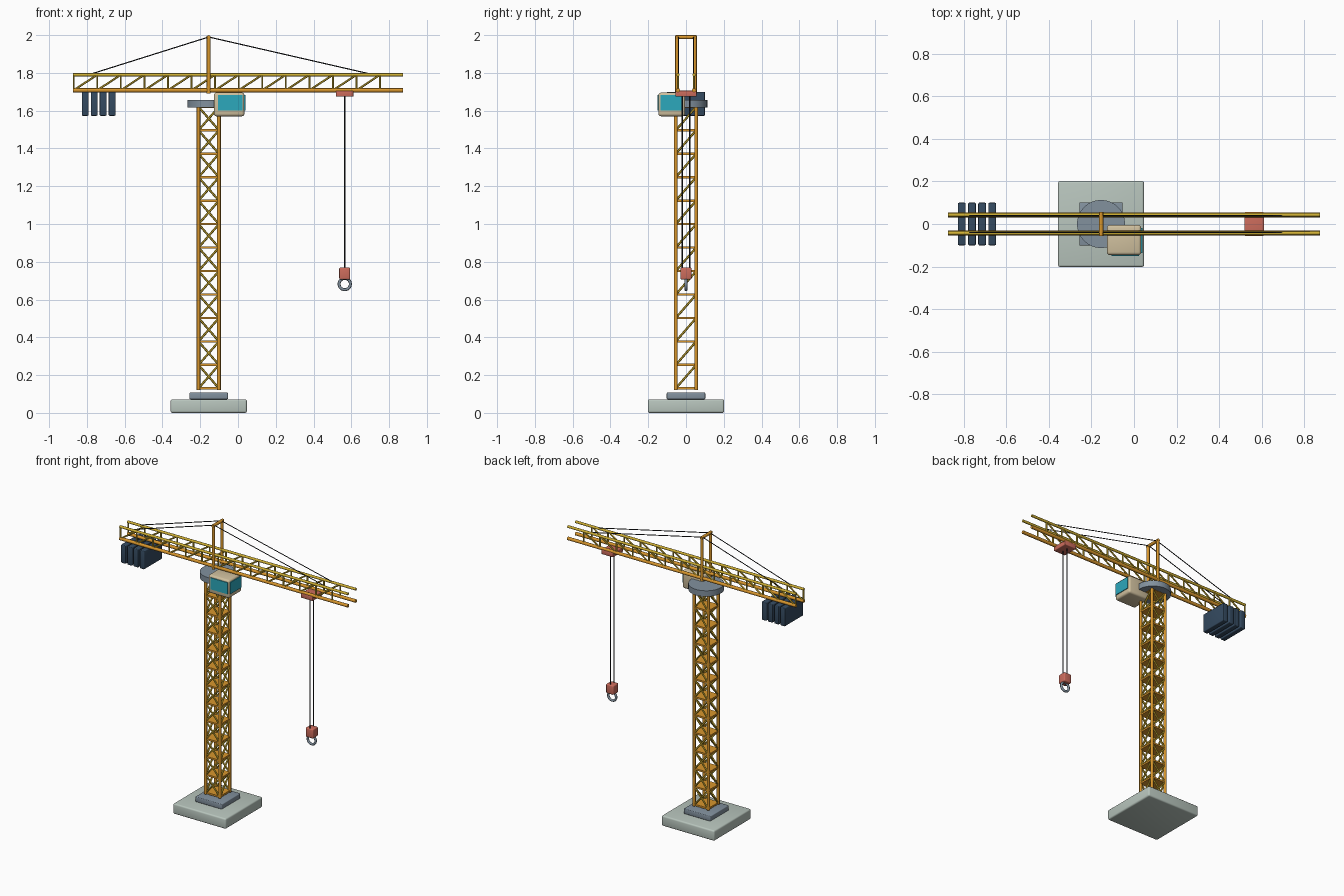
import bpy, bmesh, math
from mathutils import Vector

if "Cube" in bpy.data.objects:
    bpy.data.objects.remove(bpy.data.objects["Cube"])


def material(name, r, g, b):
    def lin(c):
        c /= 255
        return c / 12.92 if c <= 0.04045 else ((c + 0.055) / 1.055) ** 2.4
    m = bpy.data.materials.new(name)
    m.diffuse_color = (lin(r), lin(g), lin(b), 1)
    m.use_nodes = True
    m.node_tree.nodes["Principled BSDF"].inputs["Base Color"].default_value = m.diffuse_color
    return m


CONCRETE = material("pale concrete", 184, 197, 189)
STEEL = material("blue grey steel", 130, 145, 158)
ORANGE = material("orange steel", 216, 150, 44)
YELLOW = material("yellow steel", 208, 176, 52)
BEIGE = material("cab beige", 208, 192, 158)
GLASS = material("teal glass", 44, 168, 188)
NAVY = material("navy ballast", 52, 74, 96)
RED = material("brick red", 204, 108, 92)
ROPE = material("black rope", 34, 36, 40)


def finish(name, bm, mat, smooth=False):
    me = bpy.data.meshes.new(name)
    bm.to_mesh(me)
    bm.free()
    me.materials.append(mat)
    ob = bpy.data.objects.new(name, me)
    bpy.context.collection.objects.link(ob)
    if smooth:
        bpy.context.view_layer.objects.active = ob
        ob.select_set(True)
        bpy.ops.object.shade_smooth_by_angle(angle=math.radians(50))
        ob.select_set(False)
    return ob


def box(name, lo, hi, mat, bevel=0.0):
    bm = bmesh.new()
    bmesh.ops.create_cube(bm, size=1)
    for v in bm.verts:
        v.co = Vector([(a + b) / 2 + c * (b - a) for a, b, c in zip(lo, hi, v.co)])
    if bevel:
        bmesh.ops.bevel(bm, geom=bm.edges[:], offset=bevel, segments=3,
                        profile=0.5, affect='EDGES')
    return finish(name, bm, mat, bevel > 0)


def rods(name, segments, radius, mat, sides=8):
    """One object made of round bars, one per pair of points."""
    bm = bmesh.new()
    for a, b in segments:
        a, b = Vector(a), Vector(b)
        d = b - a
        mtx = d.to_track_quat('Z', 'Y').to_matrix().to_4x4()
        mtx.translation = (a + b) / 2
        bmesh.ops.create_cone(bm, cap_ends=True, segments=sides, radius1=radius,
                              radius2=radius, depth=d.length, matrix=mtx)
    return finish(name, bm, mat, True)


TX = -0.155          # tower axis
SIGNS = (-1, 1)

# Foundation
box("foundation_slab", (TX - .202, -.202, 0), (TX + .202, .202, .072), CONCRETE, .01)
box("foundation_plinth", (TX - .102, -.102, .072), (TX + .102, .102, .108), STEEL, .005)

# Tower: legs, floor plates and bracing
H, Z0, BAY, BAYS = .054, .13, .1242, 12
ZT = Z0 + BAY * BAYS
rods("tower_legs", [((TX + sx * H, sy * H, Z0 - .008), (TX + sx * H, sy * H, ZT))
                    for sx in SIGNS for sy in SIGNS], .01, ORANGE)
braces = []
for i in range(BAYS + 1):
    z = Z0 + i * BAY
    box(f"tower_floor_{i}", (TX - .058, -.058, z - .006), (TX + .058, .058, z + .006), ORANGE)
    if i < BAYS:
        for s in SIGNS:
            for d in SIGNS:
                braces.append(((TX - d * H, s * H, z), (TX + d * H, s * H, z + BAY)))
            braces.append(((TX + s * H, -H, z), (TX + s * H, H, z + BAY)))
rods("tower_braces", braces, .006, YELLOW, 6)

# Slewing ring
bm = bmesh.new()
bmesh.ops.create_cone(bm, cap_ends=True, segments=32, radius1=.113, radius2=.113, depth=.04)
bmesh.ops.translate(bm, verts=bm.verts, vec=(TX, 0, 1.636))
finish("slewing_ring", bm, STEEL, True)

# Operator cab with front and side windows
box("cab", (-.128, -.146, 1.57), (.034, -.004, 1.696), BEIGE, .014)
box("cab_front_window", (-.105, -.151, 1.602), (.024, -.144, 1.682), GLASS)
box("cab_side_window", (.031, -.136, 1.602), (.039, -.018, 1.682), GLASS)

# Jib: two vertical trusses
JX, JY, ZB, ZU, STEP = .874, .043, 1.708, 1.79, .1248
rods("jib_lower_chords", [((-JX, s * JY, ZB), (JX, s * JY, ZB)) for s in SIGNS], .0115, ORANGE)
rods("jib_upper_chords", [((-JX, s * JY, ZU), (JX, s * JY, ZU)) for s in SIGNS], .009, YELLOW)
web = []
for s in SIGNS:
    for i in range(14):
        x = -JX + .004 + i * STEP
        web.append(((x, s * JY, ZB), (x, s * JY, ZU)))
        if i < 13:
            web.append(((x, s * JY, ZB), (x + STEP, s * JY, ZU)))
rods("jib_web", web, .0055, YELLOW, 6)

# Mast head frame and stay cables
rods("mast_head", [((TX, s * .047, 1.69), (TX, s * .047, 1.995)) for s in SIGNS]
     + [((TX, -.056, 1.989), (TX, .056, 1.989))], .0105, ORANGE)
rods("stay_cables", [((TX, s * .04, 1.99), (x, s * .04, 1.792))
                     for s in SIGNS for x in (-.785, .71)], .003, ROPE, 6)

# Counterweights
for i in range(4):
    x = -.809 + i * .0475
    box(f"counterweight_{i}", (x - .018, -.1, 1.573), (x + .018, .1, 1.7), NAVY, .005)

# Trolley, hoist ropes, hook block and ring
HX = .565
box("trolley", (HX - .046, -.056, 1.674), (HX + .046, .056, 1.706), RED, .005)
rods("hoist_ropes", [((HX, s * .02, .75), (HX, s * .02, 1.68)) for s in SIGNS], .0035, ROPE, 6)
box("hook_block", (HX - .029, -.029, .706), (HX + .029, .029, .77), RED, .007)
bpy.ops.mesh.primitive_torus_add(major_radius=.03, minor_radius=.008, major_segments=24,
                                 minor_segments=8, location=(HX, 0, .682),
                                 rotation=(math.pi / 2, 0, 0))
ring = bpy.context.object
ring.name = "hook_ring"
ring.data.materials.append(STEEL)
bpy.ops.object.shade_smooth_by_angle(angle=math.radians(50))
